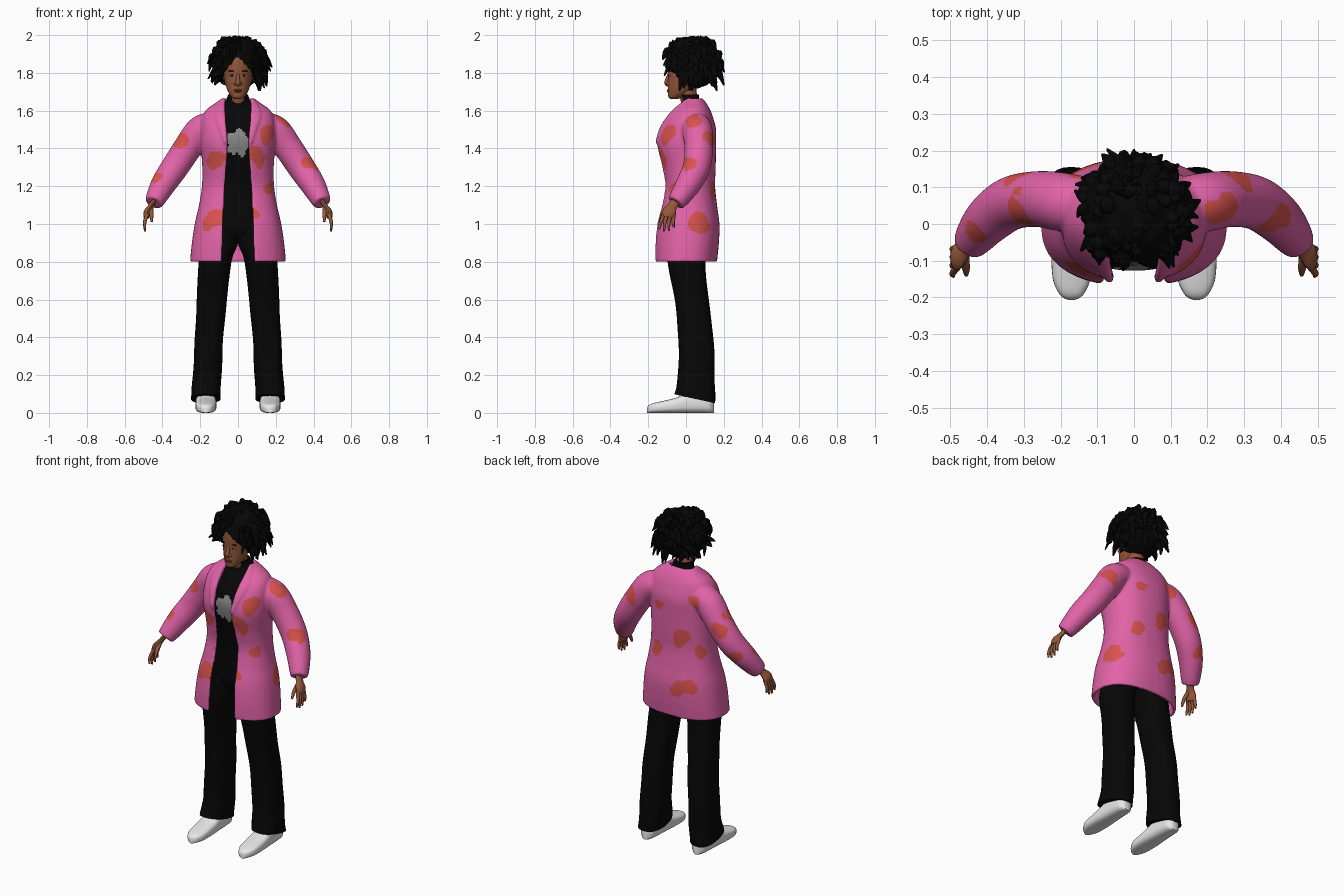
import bpy, bmesh, math, random
from mathutils import Vector

if "Cube" in bpy.data.objects:
    bpy.data.objects.remove(bpy.data.objects["Cube"])

random.seed(7)


def mat(name, r, g, b):
    m = bpy.data.materials.new(name)
    m.diffuse_color = (r, g, b, 1)
    m.use_nodes = True
    m.node_tree.nodes["Principled BSDF"].inputs["Base Color"].default_value = m.diffuse_color
    return m


SKIN = mat("brown skin", 0.30, 0.098, 0.043)
HAIR = mat("black hair", 0.002, 0.002, 0.002)
PINK = mat("pink wool", 0.76, 0.125, 0.39)
RED = mat("coral patch", 0.70, 0.085, 0.075)
CLOTH = mat("black cloth", 0.002, 0.002, 0.002)
GREY = mat("grey print", 0.24, 0.24, 0.24)
WHITE = mat("white shoe", 0.8, 0.8, 0.8)
LIP = mat("lip", 0.22, 0.055, 0.032)
EYE = mat("eye white", 0.4, 0.38, 0.36)


def spline(rows, t):
    """Smooth interpolation through rows of numbers, t in 0..1."""
    n = len(rows) - 1
    i = min(int(t * n), n - 1)
    f = t * n - i
    a, b, c, d = (rows[max(0, min(n, k))] for k in (i - 1, i, i + 1, i + 2))
    return [q + 0.5 * f * (r - p + f * (2 * p - 5 * q + 4 * r - s + f * (3 * (q - r) + s - p)))
            for p, q, r, s in zip(a, b, c, d)]


def sp(v, p):
    return math.copysign(abs(v) ** p, v)


def grid(bm, fn, nu, nv, closed=True, rule=None):
    """Surface from fn(u, v); closed rings get end caps."""
    cols = nu if closed else nu + 1
    vs = [[bm.verts.new(fn(i / nu, j / nv)) for i in range(cols)] for j in range(nv + 1)]
    for j in range(nv):
        for i in range(nu):
            k = (i + 1) % cols
            f = bm.faces.new((vs[j][i], vs[j][k], vs[j + 1][k], vs[j + 1][i]))
            if rule:
                f.material_index = rule(f.calc_center_median())
    if closed:
        bm.faces.new(vs[0][::-1])
        bm.faces.new(vs[-1])


def tube(bm, pts, nu, nv, flat=1.0):
    """Tapered tube along points (x, y, z, radius)."""
    whole = Vector(pts[-1][:3]) - Vector(pts[0][:3])
    ref = Vector((0, 0, 1)) if abs(whole.normalized().y) > 0.8 else Vector((0, 1, 0))

    def fn(u, v):
        r = spline(pts, v)
        t = Vector(spline(pts, min(1, v + .02))[:3]) - Vector(spline(pts, max(0, v - .02))[:3])
        side = t.cross(ref).normalized()
        up = side.cross(t).normalized()
        a = u * math.tau
        return Vector(r[:3]) + side * r[3] * math.cos(a) * flat + up * r[3] * math.sin(a)
    grid(bm, fn, nu, nv)


def finish(name, bm, mats):
    bmesh.ops.recalc_face_normals(bm, faces=bm.faces)
    me = bpy.data.meshes.new(name)
    bm.to_mesh(me)
    bm.free()
    ob = bpy.data.objects.new(name, me)
    bpy.context.collection.objects.link(ob)
    for m in mats:
        me.materials.append(m)
    bpy.ops.object.select_all(action='DESELECT')
    ob.select_set(True)
    bpy.context.view_layer.objects.active = ob
    bpy.ops.object.shade_smooth_by_angle(angle=math.radians(50))
    return ob


def bake(ob):
    """Turn an object with modifiers into a bmesh and remove the object."""
    bpy.context.view_layer.update()
    bm = bmesh.new()
    bm.from_object(ob, bpy.context.evaluated_depsgraph_get())
    bpy.data.objects.remove(ob)
    return bm


def ball(bm, loc, radii, sub=2):
    for v in bmesh.ops.create_icosphere(bm, subdivisions=sub, radius=1)["verts"]:
        v.co = Vector(loc) + Vector(a * b for a, b in zip(v.co, radii))


# Coral patches: centre and radius
SPOTS = [(-.125, -.12, 1.345, .055), (-.15, -.12, 1.31, .045), (-.125, -.14, 1.03, .058), (-.16, -.13, 1.0, .04),
         (.155, -.1, 1.475, .052), (.09, -.12, 1.37, .045), (.12, -.12, 1.33, .035), (.085, -.14, 1.06, .03),
         (-.43, -.02, 1.24, .035), (-.29, .04, 1.44, .055), (.235, .04, 1.54, .048), (.38, .02, 1.31, .048),
         (.22, .075, 1.0, .062), (.17, -.07, 1.19, .035), (-.15, .13, 1.51, .038), (.07, .14, 1.45, .032),
         (-.07, .15, 1.28, .052), (.09, .14, 1.18, .042), (-.17, .1, 1.2, .038), (-.06, .165, .98, .045),
         (-.12, .15, 1.0, .048), (-.31, .12, 1.38, .045), (.28, .12, 1.44, .05), (-.39, .09, 1.23, .04)]


def patch(p):
    for x, y, z, r in SPOTS:
        d = p - Vector((x, y, z))
        if d.length > r * 1.3:
            continue
        a = math.atan2(d.z, d.x + d.y)
        if d.length < r * (1 + .16 * math.sin(2 * a + x * 40) + .1 * math.sin(3 * a + z * 9)):
            return 1
    return 0


# Coat: z, half width, front y, back y, half opening
COAT = [(.80, .245, -.16, .155, .085), (.9, .235, -.16, .165, .083), (1.0, .22, -.15, .168, .08),
        (1.1, .197, -.125, .155, .075), (1.2, .182, -.108, .145, .07), (1.3, .18, -.122, .148, .062),
        (1.42, .188, -.147, .15, .055), (1.5, .188, -.13, .15, .06), (1.56, .182, -.095, .135, .065),
        (1.6, .16, -.06, .12, .068), (1.635, .112, -.025, .1, .068), (1.662, .075, 0, .078, .066)]


def coat(u, v, out=0):
    z, a, yf, yb, g = spline(COAT, v)
    t0 = math.asin(min(1, g / a) ** (1 / .85))
    t = t0 + u * (math.tau - 2 * t0)
    return Vector(((a + out) * sp(math.sin(t), .85),
                   (yf + yb) / 2 - ((yb - yf) / 2 + out) * sp(math.cos(t), .85), z))


# Coat body with slim lapels, thickened, then fused with both sleeves
bm = bmesh.new()
grid(bm, coat, 90, 70, False)
for s in (0, 1):
    grid(bm, lambda u, v: coat(abs(s - u * (.01 + .045 * math.sin(math.pi * min(1, v * .8)))),
                               .55 + v * .45, .009), 6, 30, False)
shell = finish("coat_shell", bm, [PINK])
mod = shell.modifiers.new("thickness", 'SOLIDIFY')
mod.thickness, mod.offset = .018, 0
bm = bake(shell)
for s in (-1, 1):
    tube(bm, [(s * x, y, z, r) for x, y, z, r in (
        (.12, .05, 1.515, .075), (.195, .06, 1.495, .08), (.265, .068, 1.405, .076), (.335, .056, 1.30, .073),
        (.392, .015, 1.215, .067), (.43, -.03, 1.145, .056), (.446, -.055, 1.112, .047))], 36, 50)
raw = finish("coat_raw", bm, [PINK])
mod = raw.modifiers.new("fuse", 'REMESH')
mod.mode, mod.voxel_size = 'VOXEL', .0075
mod = raw.modifiers.new("soften", 'SMOOTH')
mod.factor, mod.iterations = .5, 5
bm = bake(raw)
for f in bm.faces:
    f.material_index = patch(f.calc_center_median())
finish("coat", bm, [PINK, RED])

for s, side in ((-1, "right"), (1, "left")):
    # Hand: wrist and palm, four fingers, thumb
    bm = bmesh.new()
    tube(bm, [(s * .44, -.05, 1.13, .026), (s * .462, -.072, 1.095, .026),
              (s * .48, -.088, 1.065, .037), (s * .485, -.094, 1.035, .032)], 12, 10, .5)
    for k, tip in enumerate((.972, .96, .964, .982)):
        y = -.118 + k * .018
        tube(bm, [(s * .482, y, 1.05, .01), (s * .494, y - .016 + k * .004, 1.008, .009),
                  (s * .492, y - .024 + k * .008, tip, .005)], 8, 8)
    tube(bm, [(s * .463, -.085, 1.085, .014), (s * .458, -.12, 1.05, .011),
              (s * .457, -.138, 1.012, .006)], 8, 8)
    finish(side + "_hand", bm, [SKIN])

    # Trouser leg: centre x, centre y, z, half width, half depth
    LEG = [(.085, .02, 1.0, .085, .11), (.097, .012, .9, .097, .108), (.122, .002, .8, .087, .1),
           (.138, .03, .6, .08, .09), (.153, .052, .4, .075, .093), (.163, .055, .2, .076, .097),
           (.172, .046, .075, .078, .108)]

    def leg(u, v):
        x, y, z, rx, ry = spline(LEG, v)
        a = u * math.tau
        dy = ry * sp(math.sin(a), .85)
        fold = 1 + .02 * math.sin(a * 3 + v * 30) * v
        return Vector((s * (x + rx * sp(math.cos(a), .85) * fold), y + dy * fold,
                       z - dy * .22 * max(0, v - .8) * 5))
    bm = bmesh.new()
    grid(bm, leg, 32, 40)
    finish(side + "_trouser_leg", bm, [CLOTH])

    # Shoe: y, half width, height
    SHOE = [(-.207, .008, .025), (-.2, .024, .038), (-.183, .038, .048), (-.145, .052, .058),
            (-.06, .056, .078), (0, .054, .1), (.08, .05, .11), (.125, .043, .1), (.147, .022, .08)]

    def shoe(u, v):
        y, w, h = spline(SHOE, v)
        a = u * math.tau
        return Vector((s * .17 + w * sp(math.cos(a), .7), y, h / 2 * (1 + sp(math.sin(a), .65))))
    bm = bmesh.new()
    grid(bm, shoe, 28, 32)
    finish(side + "_shoe", bm, [WHITE])

# Shirt with high neck: z, half width, front y, back y
SHIRT = [(.93, .12, -.075, .1), (1.0, .155, -.095, .12), (1.2, .16, -.088, .12), (1.42, .17, -.126, .13),
         (1.5, .165, -.112, .13), (1.56, .15, -.08, .115), (1.615, .09, -.035, .085),
         (1.65, .065, -.02, .07), (1.685, .053, -.03, .07)]


def shirt(u, v):
    z, a, yf, yb = spline(SHIRT, v)
    t = u * math.tau
    return Vector((a * sp(math.sin(t), .85), (yf + yb) / 2 - (yb - yf) / 2 * sp(math.cos(t), .85), z))


def print_rule(p):
    a = math.atan2(p.z - 1.43, p.x)
    r = math.hypot(p.x * 1.1, p.z - 1.43)
    return int(p.y < 0 and r < .068 + .009 * math.sin(5 * a + 1) + .004 * math.sin(9 * a))


bm = bmesh.new()
grid(bm, shirt, 140, 130, True, print_rule)
finish("shirt", bm, [CLOTH, GREY])

# Head: z, centre y, half width, half depth
HEAD = [(1.662, -.062, .018, .02), (1.672, -.055, .034, .038), (1.695, -.036, .05, .06),
        (1.73, -.018, .064, .078), (1.78, -.003, .075, .092), (1.84, .002, .079, .101),
        (1.9, .01, .075, .1), (1.95, .015, .045, .06)]


def head(u, v):
    z, y, rx, ry = spline(HEAD, v)
    a = u * math.tau
    return Vector((rx * math.cos(a), y + ry * math.sin(a), z))


bm = bmesh.new()
grid(bm, head, 36, 36)
tube(bm, [(0, .03, 1.62, .045), (0, .012, 1.68, .046), (0, .005, 1.74, .05)], 20, 8)
tube(bm, [(0, -.088, 1.80, .007), (0, -.098, 1.77, .01), (0, -.102, 1.745, .013), (0, -.088, 1.733, .008)], 12, 12)
for s in (-1, 1):
    ball(bm, (s * .013, -.094, 1.743), (.011, .012, .009))
    ball(bm, (s * .075, .01, 1.775), (.012, .022, .035))
finish("head", bm, [SKIN])

# Facial details: centre, radii, colour, mirrored across x
for name, loc, rad, m in (("upper_lip", (.006, -.094, 1.709), (.018, .007, .005), LIP),
                          ("lower_lip", (.004, -.094, 1.701), (.016, .007, .005), LIP),
                          ("eyes", (.031, -.087, 1.787), (.014, .005, .006), EYE),
                          ("irises", (.031, -.0905, 1.787), (.006, .003, .005), HAIR),
                          ("eyebrows", (.033, -.089, 1.81), (.02, .006, .003), HAIR)):
    bm = bmesh.new()
    for s in (-1, 1):
        ball(bm, (s * loc[0], loc[1], loc[2]), rad)
    finish(name, bm, [m])

# Hair mass, hollowed where the face shows
bm = bmesh.new()
C, R = Vector((0, .033, 1.855)), Vector((.138, .14, .138))
ball(bm, C, R, 5)
for v in bm.verts:
    d = v.co - C
    v.co += d * .035 * math.sin(d.x * 90 + 3 * math.sin(d.z * 40)) * math.sin(d.y * 80 + 2)
    if v.co.z < 1.885 - abs(v.co.x) * 1.1 and v.co.y < 0 and abs(v.co.x) < .085:
        v.co.y = max(v.co.y, -.01)
# Loose locks that lift off and droop
made = 0
while made < 130:
    d = Vector(random.gauss(0, 1) for _ in range(3)).normalized()
    if d.z < -.75:
        continue
    rd = Vector(a * b for a, b in zip(d, R))
    grow, drop = random.uniform(1.05, 1.32), random.uniform(.02, .075)
    swirl = Vector((-d.y, d.x, 0)) * random.uniform(-.04, .04)
    p0, p1 = C + rd * .85, C + rd * 1.06 + swirl * .4
    p2 = C + Vector((rd.x * grow, rd.y * grow, rd.z)) + swirl - Vector((0, 0, drop))
    p2.y = max(p2.y, -.125)
    p2.z = max(p2.z, 1.705)
    if any(p.y < -.02 and abs(p.x) < .088 and p.z < 1.90 - abs(p.x) * 1.2 for p in (p0, p1, p2)):
        continue
    p1.z = min(p1.z, 1.98)
    w = random.uniform(.015, .028)
    tube(bm, [(*p0, w), (*p1, w * .9), (*p2, .004)], 8, 8, .8)
    made += 1
finish("hair", bm, [HAIR])
